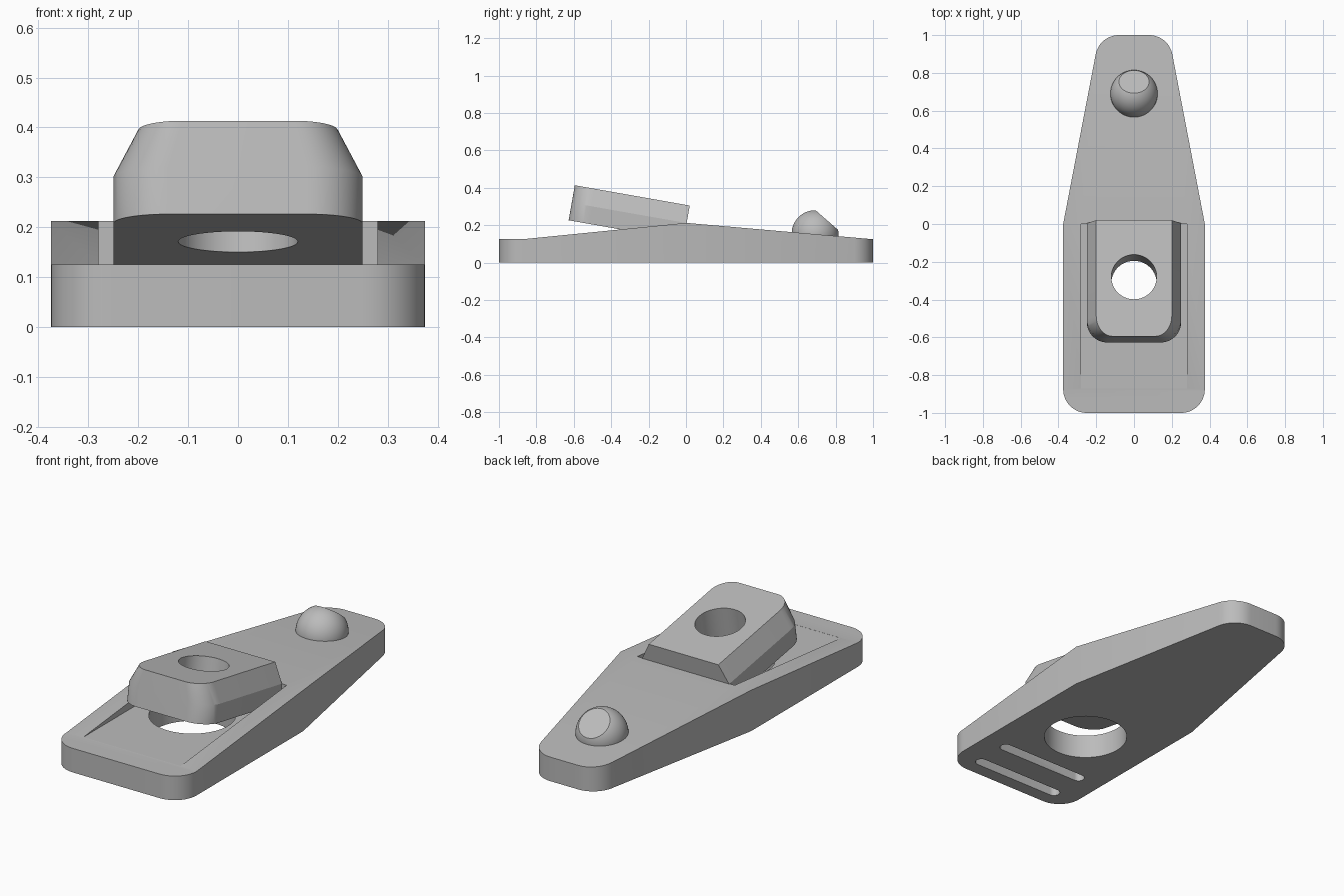
import bpy, bmesh, math
from math import sin, cos, pi, radians
from mathutils import Matrix, Vector

cube = bpy.data.objects.get("Cube")
if cube:
    bpy.data.objects.remove(cube, do_unlink=True)

grey = bpy.data.materials.new("light_grey")
grey.use_nodes = True
grey.diffuse_color = (0.5, 0.5, 0.5, 1)
grey.node_tree.nodes["Principled BSDF"].inputs["Base Color"].default_value = (0.5, 0.5, 0.5, 1)


def arc(cx, cy, r, start, end, steps=12):
    """Points along an arc, angles in degrees."""
    angles = [radians(start + (end - start) * i / steps) for i in range(steps + 1)]
    return [(cx + r * cos(a), cy + r * sin(a)) for a in angles]


def loft(name, rings):
    """Closed solid through matching rings of 3D points."""
    bm = bmesh.new()
    loops = [[bm.verts.new(p) for p in ring] for ring in rings]
    for a, b in zip(loops, loops[1:]):
        for i in range(len(a)):
            j = (i + 1) % len(a)
            bm.faces.new((a[i], a[j], b[j], b[i]))
    bm.faces.new(loops[0])
    bm.faces.new(loops[-1])
    return finish(name, bm)


def finish(name, bm):
    bmesh.ops.recalc_face_normals(bm, faces=bm.faces)
    mesh = bpy.data.meshes.new(name)
    bm.to_mesh(mesh)
    bm.free()
    mesh.materials.append(grey)
    obj = bpy.data.objects.new(name, mesh)
    bpy.context.collection.objects.link(obj)
    return obj


def prism(name, outline, z0, z1):
    return loft(name, [[(x, y, z) for x, y in outline] for z in (z0, z1)])


def boolean(obj, cutter, operation="DIFFERENCE"):
    """Apply a boolean and discard the cutter."""
    mod = obj.modifiers.new("cut", "BOOLEAN")
    mod.object, mod.operation, mod.solver = cutter, operation, "EXACT"
    bpy.context.view_layer.objects.active = obj
    bpy.ops.object.modifier_apply(modifier=mod.name)
    bpy.data.objects.remove(cutter, do_unlink=True)


def smooth(obj):
    bpy.ops.object.select_all(action="DESELECT")
    obj.select_set(True)
    bpy.context.view_layer.objects.active = obj
    bpy.ops.object.shade_smooth_by_angle(angle=radians(25))


def mirrored(half):
    """Close an outline from its +x half."""
    return half + [(-x, y) for x, y in reversed(half)]


# Tapered base plate: plan outline intersected with the ridge-shaped side profile
FLOOR, RIDGE, R = 0.125, 0.2125, 0.125
half = arc(0.25, -0.875, R, -90, 0) + [(0.375, 0)] + arc(0.08, 0.875, R, 11, 90)
base = prism("base_plate", mirrored(half), 0, 0.4)
side = [(-1.2, -0.1), (1.2, -0.1), (1.2, FLOOR - 0.2 * (RIDGE - FLOOR)),
        (0, RIDGE), (-0.875, FLOOR), (-1.2, FLOOR)]
boolean(base, loft("profile", [[(x, y, z) for y, z in side] for x in (-1, 1)]), "INTERSECT")

# Recessed channel between the side rails, with a round hole through its floor
channel = [(-0.28, -0.87), (0.28, -0.87), (0.28, 0), (-0.28, 0)]
boolean(base, prism("channel", channel, FLOOR, 0.5))
boolean(base, prism("floor_hole", arc(0, -0.375, 0.205, 0, 354.375, 63), -0.1, 0.3))

# Two strap slots in the underside
for y in (-0.9, -0.71):
    slot = arc(0.235, y, 0.03, -90, 90) + arc(-0.235, y, 0.03, 90, 270)
    boolean(base, prism("slot", slot, -0.1, 0.06))
smooth(base)

# Tilted tab: rounded free end, upper half narrowing towards the top
LENGTH, THICK = 0.624, 0.19
plan = mirrored([(0.25, 0)] + [(x, -y) for x, y in arc(0.14, LENGTH - 0.11, 0.11, 0, 90)])
rings = [[(x * s, y, z) for x, y in plan]
         for z, s in ((0, 1), (THICK / 2, 1), (THICK, 0.8))]
tab = loft("tilted_tab", rings)
boolean(tab, prism("tab_hole", arc(0, -0.305, 0.12, 0, 354.375, 63), -0.1, 0.4))
tab.data.transform(Matrix.Translation((0, -0.013, 0.118)) @ Matrix.Rotation(radians(-10), 4, "X"))
smooth(tab)

# Domed button with one flat facet facing up and back
bm = bmesh.new()
bmesh.ops.create_uvsphere(bm, u_segments=48, v_segments=32, radius=0.125)
normal = Vector((0, sin(radians(41)), cos(radians(41))))
parts = bm.verts[:] + bm.edges[:] + bm.faces[:]
cut = bmesh.ops.bisect_plane(bm, geom=parts, plane_co=normal * 0.096, plane_no=normal, clear_outer=True)
bmesh.ops.contextual_create(bm, geom=[e for e in cut["geom_cut"] if isinstance(e, bmesh.types.BMEdge)])
# Keep only the part above the plate underside
parts = bm.verts[:] + bm.edges[:] + bm.faces[:]
cut = bmesh.ops.bisect_plane(bm, geom=parts, plane_co=(0, 0, -0.06), plane_no=(0, 0, -1), clear_outer=True)
bmesh.ops.contextual_create(bm, geom=[e for e in cut["geom_cut"] if isinstance(e, bmesh.types.BMEdge)])
bmesh.ops.translate(bm, verts=bm.verts, vec=(0, 0.69, 0.155))
smooth(finish("dome_button", bm))
